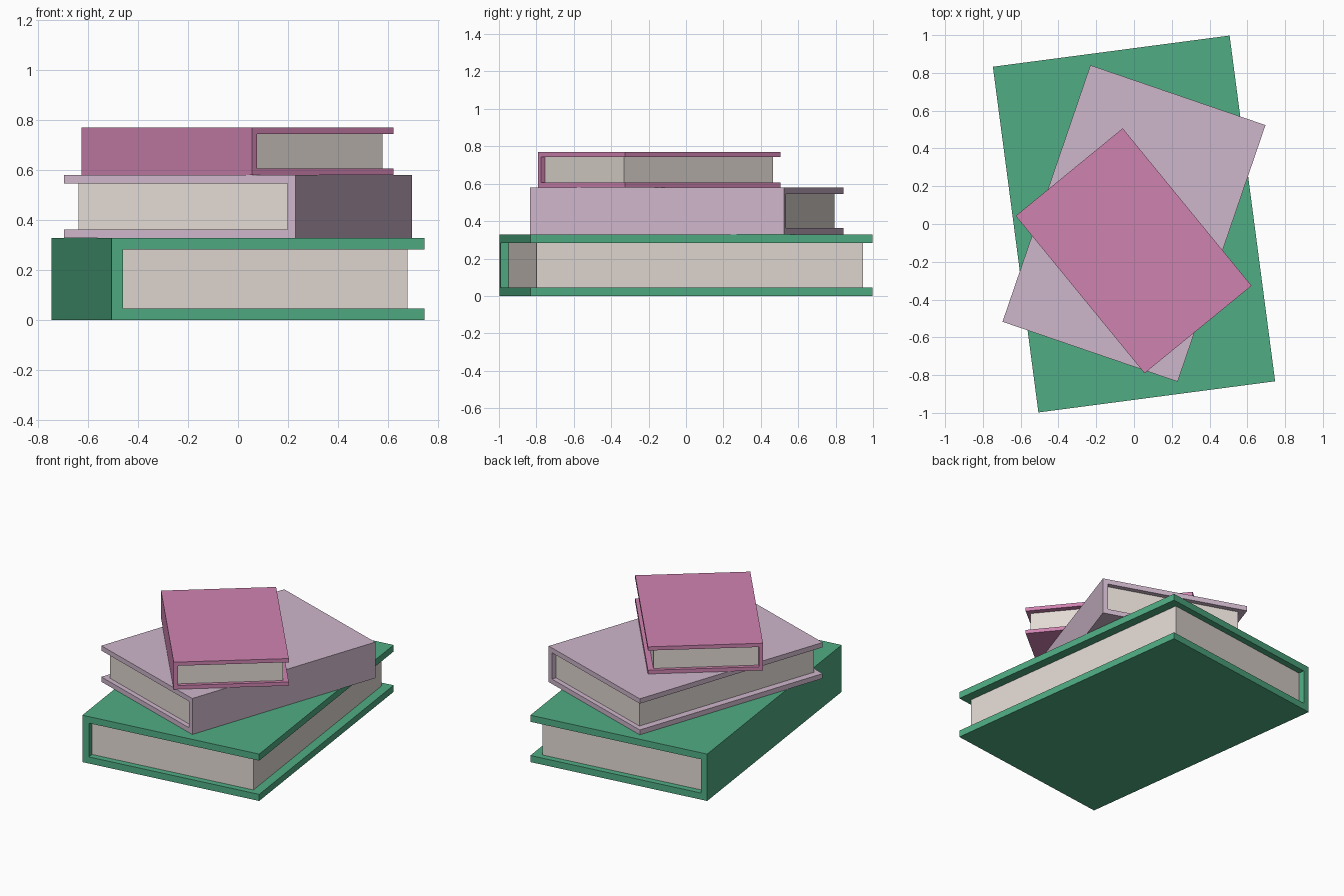
import bpy, bmesh, math

if "Cube" in bpy.data.objects:
    bpy.data.objects.remove(bpy.data.objects["Cube"])


def material(name, rgb):
    # sRGB 0-255 to linear
    lin = [((c / 255 + 0.055) / 1.055) ** 2.4 for c in rgb]
    m = bpy.data.materials.new(name)
    m.diffuse_color = (*lin, 1)
    m.use_nodes = True
    m.node_tree.nodes["Principled BSDF"].inputs["Base Color"].default_value = m.diffuse_color
    return m


def prism(name, profile, depth, mat, loc, angle):
    """Extrude an x-z profile along local y, centred on y = 0."""
    bm = bmesh.new()
    face = bm.faces.new([bm.verts.new((x, -depth / 2, z)) for x, z in profile])
    ext = bmesh.ops.extrude_face_region(bm, geom=[face])
    verts = [g for g in ext["geom"] if isinstance(g, bmesh.types.BMVert)]
    bmesh.ops.translate(bm, verts=verts, vec=(0, depth, 0))
    bmesh.ops.recalc_face_normals(bm, faces=bm.faces)
    me = bpy.data.meshes.new(name)
    bm.to_mesh(me)
    bm.free()
    me.materials.append(mat)
    ob = bpy.data.objects.new(name, me)
    ob.location = loc
    ob.rotation_euler.z = math.radians(angle)
    bpy.context.collection.objects.link(ob)
    return ob


paper = material("paper", (226, 217, 211))


def book(name, w, d, h, t, loc, angle, mat):
    """Book with its spine on local -x and open on the other three sides."""
    x = w / 2
    # one-piece cover: two boards joined by the spine
    prism(name + "_cover",
          [(-x, 0), (x, 0), (x, t), (-x + t, t),
           (-x + t, h - t), (x, h - t), (x, h), (-x, h)],
          d, mat, loc, angle)
    # page block, set back from the board edges
    edge = x - 0.05 * w
    prism(name + "_pages",
          [(-x + t, t), (edge, t), (edge, h - t), (-x + t, h - t)],
          d * 0.954, paper, loc, angle)


# stack from bottom to top
book("bottom_book", 1.264, 1.846, 0.328, 0.046, (0, 0, 0), 7.5,
     material("green cover", (80, 172, 131)))
book("middle_book", 0.98, 1.436, 0.252, 0.034, (0, 0.003, 0.328), 161.1,
     material("lilac cover", (206, 182, 202)))
book("top_book", 0.732, 1.077, 0.19, 0.026, (-0.002, -0.142, 0.58), 39.3,
     material("pink cover", (207, 131, 176)))
